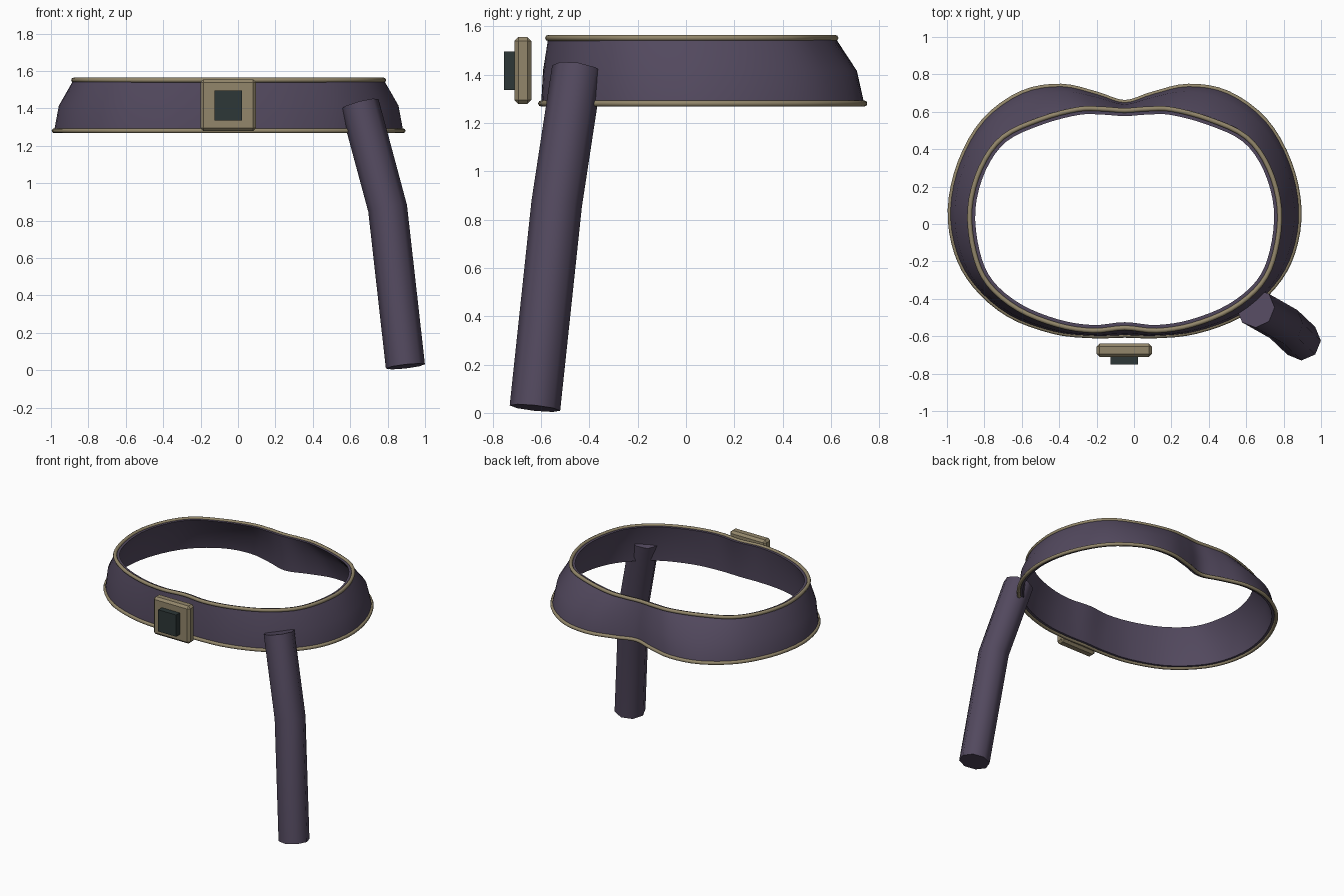
import bpy, bmesh, math
from mathutils import Vector

if "Cube" in bpy.data.objects:
    bpy.data.objects.remove(bpy.data.objects["Cube"])


def material(name, rgb):
    m = bpy.data.materials.new(name)
    m.diffuse_color = (*rgb, 1)
    m.use_nodes = True
    m.node_tree.nodes["Principled BSDF"].inputs["Base Color"].default_value = m.diffuse_color
    return m


PURPLE = material("dusky purple leather", (0.085, 0.066, 0.112))
TAN = material("tan trim", (0.29, 0.24, 0.145))
DARK = material("dark slate", (0.026, 0.038, 0.038))
CX = -0.05  # the belt is mirrored about this x


def finish(name, bm, mat, angle=None):
    bmesh.ops.recalc_face_normals(bm, faces=bm.faces[:])
    me = bpy.data.meshes.new(name)
    bm.to_mesh(me)
    bm.free()
    me.materials.append(mat)
    ob = bpy.data.objects.new(name, me)
    bpy.context.collection.objects.link(ob)
    if angle:
        bpy.ops.object.select_all(action='DESELECT')
        ob.select_set(True)
        bpy.context.view_layer.objects.active = ob
        bpy.ops.object.shade_smooth_by_angle(angle=math.radians(angle))
    return ob


def outline(half, steps=4):
    """Mirror a half outline and smooth it into a closed loop."""
    pts = [Vector(p) for p in half]
    pts += [Vector((-x, y)) for x, y in half[-2:0:-1]]
    n, out = len(pts), []
    for i in range(n):
        a, b, c, d = (pts[(i + k) % n] for k in (-1, 0, 1, 2))
        for s in range(steps):
            t = s / steps
            out.append(0.5 * (2 * b + (c - a) * t + (2 * a - 5 * b + 4 * c - d) * t * t
                              + (3 * b - a - 3 * c + d) * t ** 3))
    return out


def inset(loop, d):
    n, out = len(loop), []
    for i, p in enumerate(loop):
        t = (loop[(i + 1) % n] - loop[i - 1]).normalized()
        out.append(p + Vector((t.y, -t.x)) * d)   # outline runs clockwise
    return out


def skin(rings, closed, caps=False):
    """Join rings of points; 'closed' also joins the last ring to the first."""
    bm = bmesh.new()
    vs = [[bm.verts.new(p) for p in r] for r in rings]
    n = len(vs[0])
    for j in range(len(vs) if closed else len(vs) - 1):
        a, b = vs[j], vs[(j + 1) % len(vs)]
        for i in range(n):
            bm.faces.new((a[i], a[(i + 1) % n], b[(i + 1) % n], b[i]))
    if caps:
        bm.faces.new(vs[0])
        bm.faces.new(vs[-1])
    return bm


def at(loop, z):
    return [Vector((p.x + CX, p.y, z)) for p in loop]


# Belt outlines, from the back notch round to the front centre
low = outline([(0, .65), (.15, .695), (.34, .737), (.55, .70), (.75, .555), (.88, .33),
               (.933, .08), (.90, -.15), (.80, -.33), (.62, -.485), (.38, -.575),
               (.17, -.598), (0, -.595)])
top = outline([(0, .607), (.12, .615), (.25, .613), (.45, .56), (.65, .465), (.77, .30),
               (.828, .08), (.805, -.15), (.73, -.32), (.57, -.455), (.36, -.54),
               (.17, -.570), (0, -.555)])
mid = [a.lerp(b, 0.76) for a, b in zip(top, low)]

# Belt band with thickness
levels = [(low, 1.28), (mid, 1.415), (top, 1.552)]
outer = [at(l, z) for l, z in levels]
inner = [at(inset(l, 0.03), z) for l, z in reversed(levels)]
finish("belt_band", skin(outer + inner, True), PURPLE, 40)


# Rounded trim along both edges of the belt
def trim(name, loop, z, r=0.013, sides=8):
    rings = []
    for k in range(sides):
        a = 2 * math.pi * k / sides
        rings.append(at(inset(loop, -r * math.cos(a)), z + r * math.sin(a)))
    finish(name, skin(rings, True), TAN, 60)


trim("lower_trim", low, 1.28)
trim("upper_trim", top, 1.551)


# Bent strap hanging from the belt
path = [Vector(p) for p in ((.65, -.45, 1.422), (.80, -.535, .865), (.895, -.625, .02))]
rings = []
for i, p in enumerate(path):
    axis = (path[min(i + 1, 2)] - path[max(i - 1, 0)]).normalized()
    u = (Vector((1, 0, 0)) - axis * axis.x).normalized()
    v = axis.cross(u)
    rings.append([p + 0.105 * (u * math.cos(k * math.pi / 4) + v * math.sin(k * math.pi / 4))
                  for k in range(8)])
finish("hanging_strap", skin(rings, False, True), PURPLE, 50)


# Buckle plate and its dark centre
def block(name, lo, hi, mat, bevel=0):
    bm = bmesh.new()
    bmesh.ops.create_cube(bm, size=1)
    for v in bm.verts:
        v.co = Vector([(l + h) / 2 + c * (h - l) for l, h, c in zip(lo, hi, v.co)])
    if bevel:
        bmesh.ops.bevel(bm, geom=bm.edges[:], offset=bevel, segments=1, affect='EDGES')
    finish(name, bm, mat)


block("buckle_plate", (-.20, -.71, 1.278), (.097, -.64, 1.555), TAN, 0.016)
block("buckle_centre", (-.125, -.752, 1.335), (.022, -.69, 1.495), DARK)
